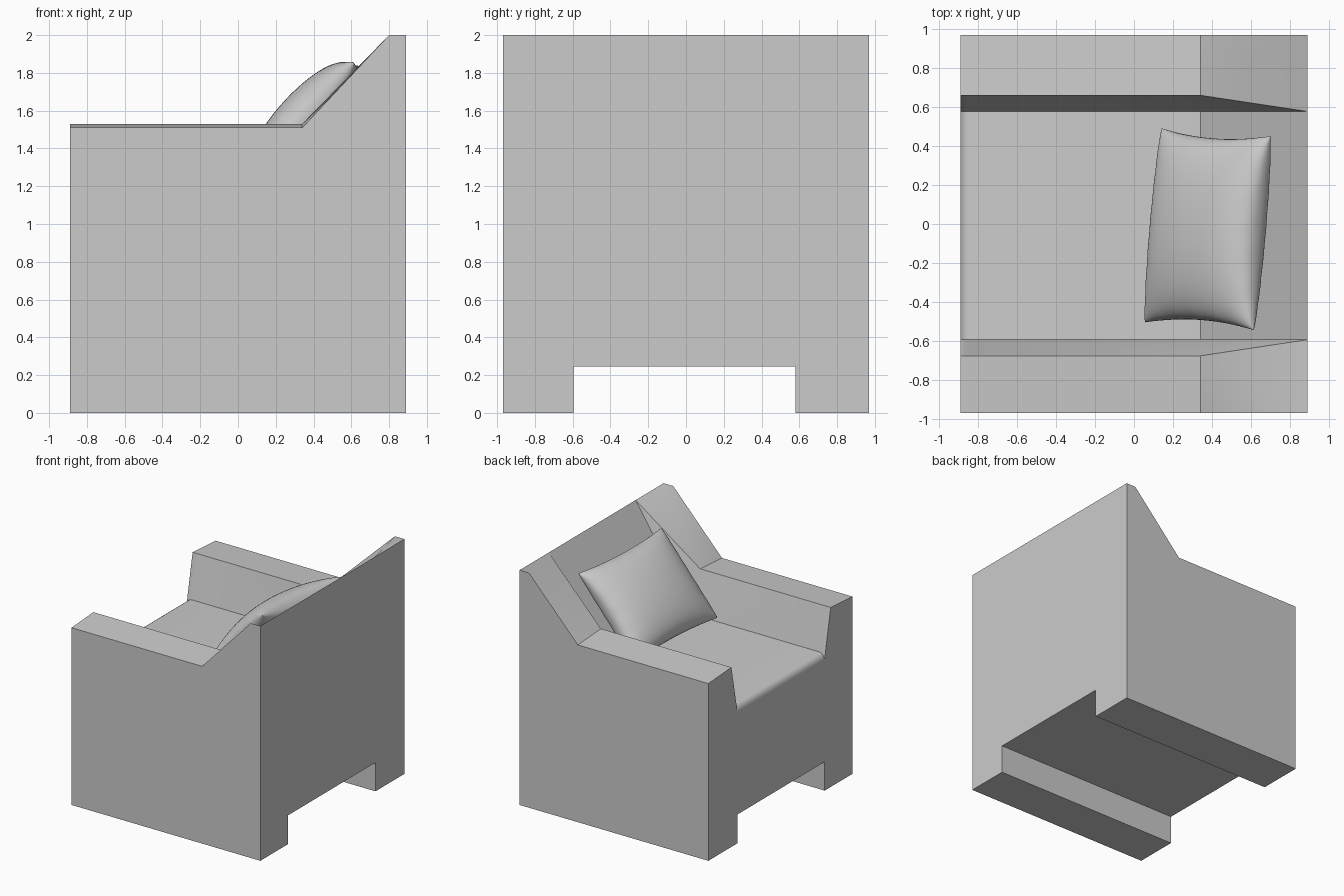
import bpy, bmesh, math
from mathutils import Vector

if "Cube" in bpy.data.objects:
    bpy.data.objects.remove(bpy.data.objects["Cube"])


def finish(name, bm, angle):
    bmesh.ops.remove_doubles(bm, verts=bm.verts, dist=0.0005)
    bmesh.ops.recalc_face_normals(bm, faces=bm.faces)
    mesh = bpy.data.meshes.new(name)
    bm.to_mesh(mesh)
    bm.free()
    obj = bpy.data.objects.new(name, mesh)
    bpy.context.collection.objects.link(obj)
    bpy.ops.object.select_all(action='DESELECT')
    obj.select_set(True)
    bpy.context.view_layer.objects.active = obj
    bpy.ops.object.shade_smooth_by_angle(angle=math.radians(angle))
    return obj


# Armchair frame: one cross-section (legs, arms, seat) lofted from front to back
W, SHIFT = 0.97, -0.008       # half width, slight offset of the inner edges
ARM, SEAT, LEG = 0.668, 0.585, 0.588
SEAT_Z, GAP_Z = 1.17, 0.245


def ring(x, seat_z, arm_in=None, seat_x=None, outer_z=1.51):
    """Closed loop of the section; the inner points may sit at another x."""
    seat_x = x if seat_x is None else seat_x
    ay, az = arm_in or (ARM, 1.53)
    half = [(x, LEG, GAP_Z), (x, LEG, 0), (x, W, 0), (x, W, outer_z),
            (seat_x, ay, az), (seat_x, SEAT, seat_z)]

    def place(p, s):
        return (p[0], s * p[1] + (0 if p[1] == W else SHIFT), p[2])
    return [place(p, 1) for p in half] + [place(p, -1) for p in reversed(half)]


rings = []
for i in range(6):            # rounded front edge of the seat
    a = math.radians(18 * i)
    rings.append(ring(-0.84 - 0.05 * math.cos(a), SEAT_Z - 0.06 + 0.06 * math.sin(a)))
rings.append(ring(0.34, SEAT_Z))
rings.append(ring(0.80, SEAT_Z, seat_x=0.34, outer_z=2.0))      # wing ridge
rings.append(ring(0.89, 2.0, arm_in=(SEAT, 2.0), outer_z=2.0))  # back top

bm = bmesh.new()
loops = [[bm.verts.new(p) for p in r] for r in rings]
n = len(loops[0])
for a, b in zip(loops, loops[1:]):
    for k in range(n):
        j = (k + 1) % n
        bm.faces.new((a[k], a[j], b[j], b[k]))
bm.faces.new(loops[0])
bm.faces.new(loops[-1])
finish("armchair_frame", bm, 25)

# Throw pillow: two puffed sheets joined at a pinched seam, leaning on the back
center = Vector((0.378, -0.027, 1.54))
U = Vector((0.043, 0.497, -0.015))
V = Vector((0.278, -0.02, 0.30))
N = U.cross(V).normalized()
STEPS, THICK = 40, 0.168

bm = bmesh.new()
for side in (1, -1):
    grid = []
    for i in range(STEPS + 1):
        row = []
        for j in range(STEPS + 1):
            u = -math.cos(math.pi * i / STEPS)
            v = -math.cos(math.pi * j / STEPS)
            eu, ev = max(0, 1 - u * u), max(0, 1 - v * v)
            h = THICK * (eu * ev) ** 0.42
            # small puckers close to the seam
            h *= 1 + 0.04 * (math.sin(19 * u) * (1 - ev) ** 6 + math.sin(17 * v) * (1 - eu) ** 6)
            p = center + U * u * (1 - 0.065 * ev * u * u) + V * v * (1 - 0.07 * eu * v * v)
            row.append(bm.verts.new(p + N * side * h))
        grid.append(row)
    for i in range(STEPS):
        for j in range(STEPS):
            bm.faces.new((grid[i][j], grid[i + 1][j], grid[i + 1][j + 1], grid[i][j + 1]))
finish("throw_pillow", bm, 70)
